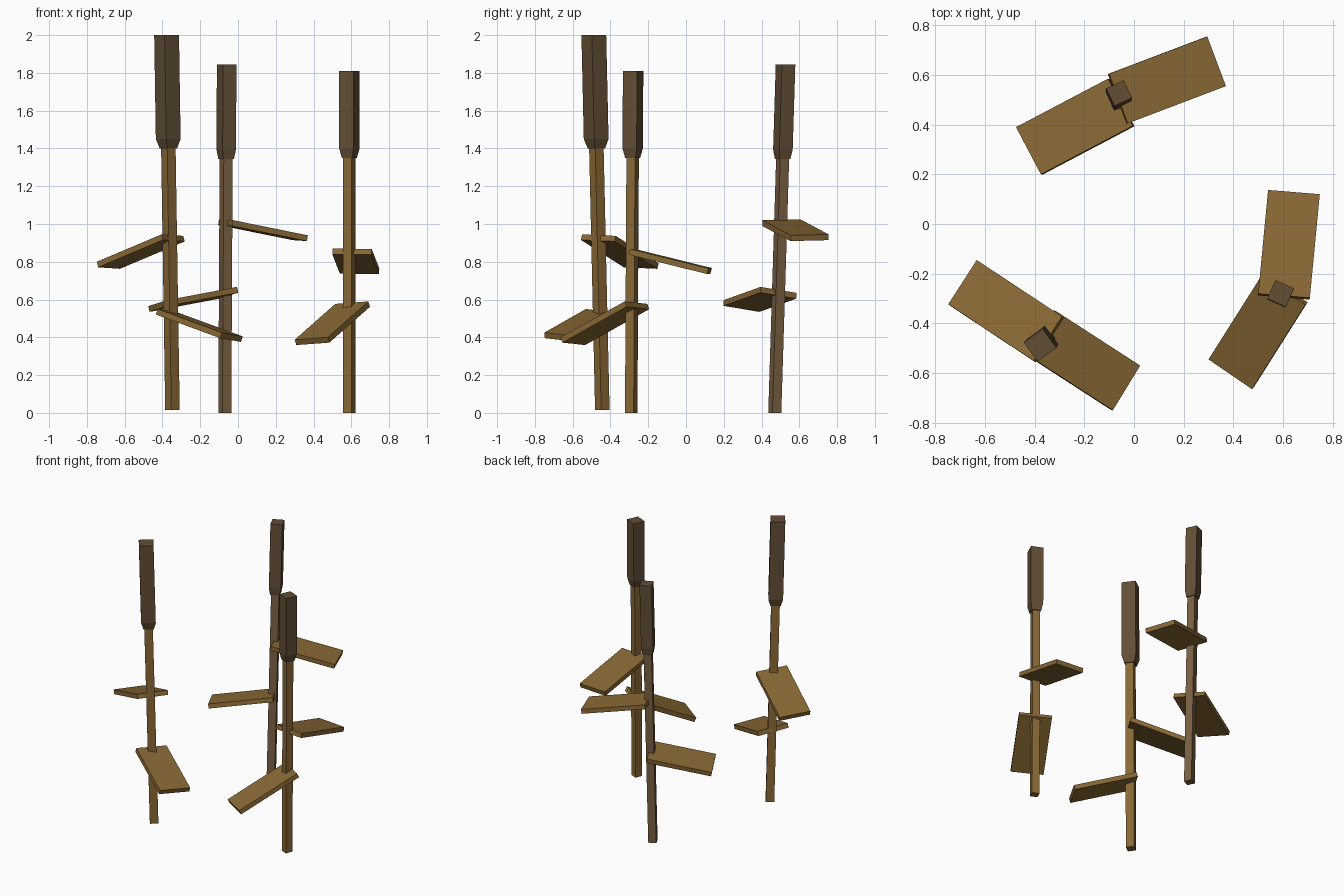
import bpy, bmesh, math
from mathutils import Vector

if "Cube" in bpy.data.objects:
    bpy.data.objects.remove(bpy.data.objects["Cube"])


def material(name, rgb):
    m = bpy.data.materials.new(name)
    m.diffuse_color = (*rgb, 1)
    m.use_nodes = True
    m.node_tree.nodes["Principled BSDF"].inputs["Base Color"].default_value = m.diffuse_color
    return m


LEAF = material("leaf_tan", (0.25, 0.14, 0.035))
STEM = material("stem_tan", (0.25, 0.14, 0.035))
STEM_DULL = material("stem_brown", (0.19, 0.115, 0.055))
HEAD = material("head_brown", (0.12, 0.075, 0.035))


def finish(name, bm, mat):
    bmesh.ops.recalc_face_normals(bm, faces=bm.faces)
    me = bpy.data.meshes.new(name)
    bm.to_mesh(me)
    bm.free()
    me.materials.append(mat)
    ob = bpy.data.objects.new(name, me)
    bpy.context.collection.objects.link(ob)


def square_loft(name, sections, angle, mat):
    """Loft square rings given as (centre, side)."""
    bm = bmesh.new()
    rings = []
    for c, side in sections:
        r = side / math.sqrt(2)
        rings.append([bm.verts.new(c + Vector((r * math.cos(a), r * math.sin(a), 0)))
                      for a in (math.radians(angle + 45 + 90 * i) for i in range(4))])
    for lo, hi in zip(rings, rings[1:]):
        for i in range(4):
            j = (i + 1) % 4
            bm.faces.new((lo[i], lo[j], hi[j], hi[i]))
    bm.faces.new(rings[0][::-1])
    bm.faces.new(rings[-1])
    finish(name, bm, mat)


def leaf(name, corner, length, width, thick=0.031):
    """Flat slab: top-face corner at the stem, plus length and width vectors."""
    c, u, v = Vector(corner), Vector(length), Vector(width)
    n = u.cross(v).normalized()
    down = n * (-thick if n.z > 0 else thick)
    bm = bmesh.new()
    bmesh.ops.create_cube(bm, size=1)
    for p in bm.verts:
        a, b, d = (k + 0.5 for k in p.co)
        p.co = c + u * a + v * b + down * d
    finish(name, bm, LEAF)


def reed(tag, bottom, top, head_z, angle, stem_side, head_side, stem_mat):
    b, t = Vector(bottom), Vector(top)

    def at(z):
        return b.lerp(t, (z - b.z) / (t.z - b.z))

    # thin stem, running a little way into the head
    square_loft("stem_" + tag, [(b, stem_side), (at(head_z + 0.03), stem_side)], angle, stem_mat)
    # thick head with a tapered lower end
    square_loft("seed_head_" + tag, [(at(head_z), stem_side * 1.2),
                                     (at(head_z + 0.05), head_side), (t, head_side)], angle, HEAD)


# three leaning reeds
reed("back", (-0.07, 0.47, 0), (-0.06, 0.527, 1.845), 1.345, 25, 0.052, 0.078, STEM_DULL)
reed("left", (-0.347, -0.443, 0.015), (-0.378, -0.488, 2.0), 1.40, 36, 0.055, 0.094, STEM)
reed("right", (0.588, -0.29, 0), (0.59, -0.28, 1.81), 1.35, -24, 0.050, 0.082, STEM)

# two drooping leaves per reed
leaf("leaf_back_upper", (-0.025, 0.405, 1.02), (0.395, 0.15, -0.08), (-0.075, 0.20, 0.005))
leaf("leaf_back_lower", (-0.005, 0.395, 0.667), (-0.37, -0.195, -0.07), (-0.1, 0.19, -0.032))
leaf("leaf_left_upper", (-0.405, -0.55, 0.945), (-0.343, 0.227, -0.145), (0.115, 0.178, -0.008))
leaf("leaf_left_lower", (-0.425, -0.53, 0.55), (0.34, -0.22, -0.125), (0.11, 0.18, -0.02))
leaf("leaf_right_upper", (0.50, -0.28, 0.87), (0.04, 0.417, -0.103), (0.208, -0.017, -0.002))
leaf("leaf_right_lower", (0.69, -0.325, 0.59), (-0.215, -0.34, -0.19), (-0.175, 0.12, -0.013))
